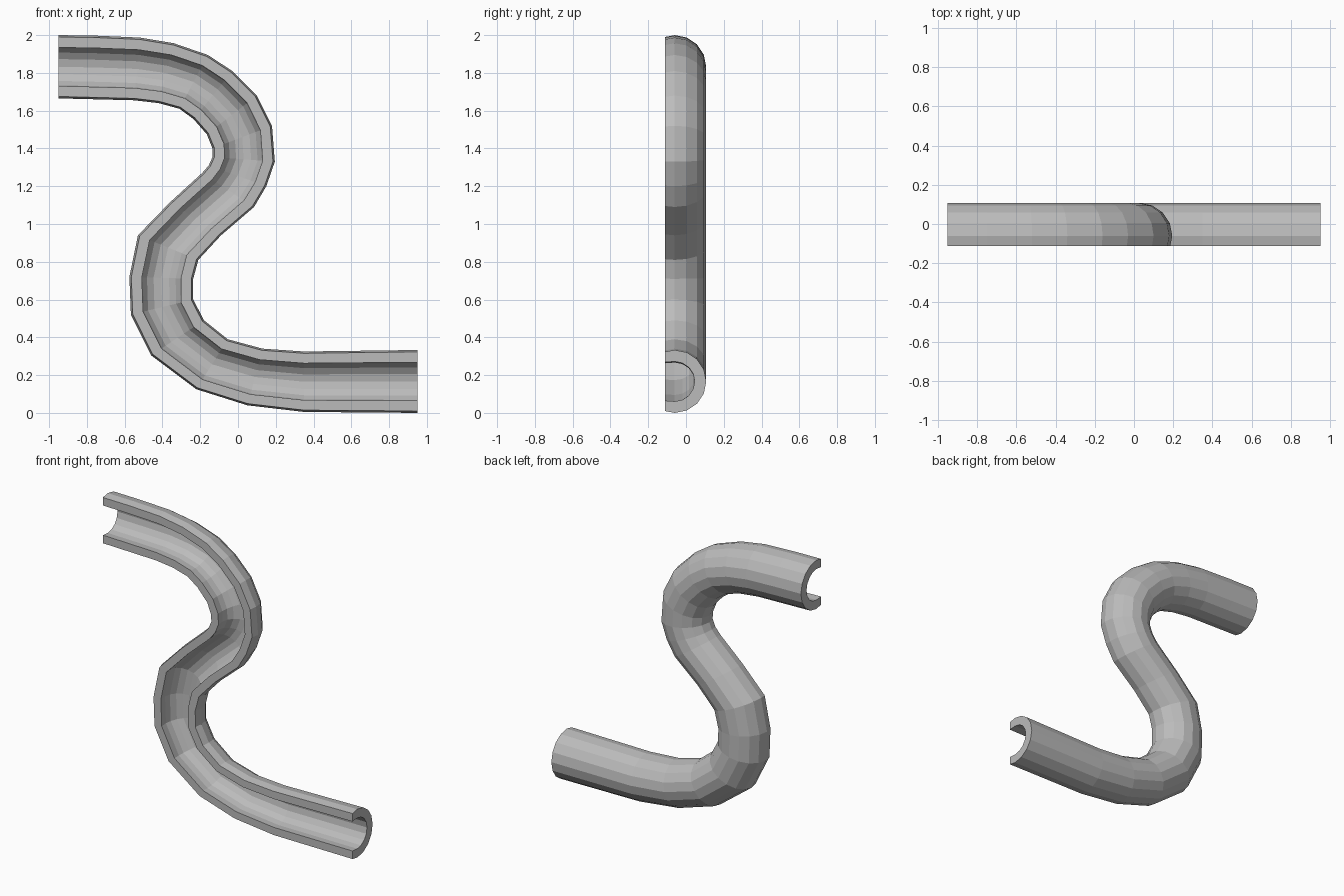
import bpy
import bmesh
from math import sin, cos, radians
from mathutils import Vector

cube = bpy.data.objects.get("Cube")
if cube:
    bpy.data.objects.remove(cube, do_unlink=True)

# Plain grey material
grey = bpy.data.materials.new("plain grey")
grey.use_nodes = True
colour = (0.5, 0.5, 0.5, 1.0)
grey.diffuse_color = colour
grey.node_tree.nodes["Principled BSDF"].inputs["Base Color"].default_value = colour

# Cross-section dimensions, measured from the channel axis
AXIS_Y = -0.06
RADIUS = 0.167
BORE = 0.106
LIP_Y = -0.112

# Each bend station: (x, z) of one side wall, then (x, z) of the opposite wall
stations = [
    (-.95, 2, -.95, 1.665), (-.75, 1.997, -.75, 1.66),
    (-.52, 1.987, -.55, 1.655), (-.34, 1.957, -.42, 1.64),
    (-.16, 1.895, -.31, 1.61), (-.03, 1.81, -.235, 1.555),
    (.1, 1.68, -.165, 1.475), (.18, 1.52, -.135, 1.4),
    (.195, 1.33, -.135, 1.355), (.15, 1.2, -.155, 1.31),
    (.085, 1.09, -.19, 1.27), (-.09, .94, -.36, 1.115),
    (-.21, .81, -.53, .94), (-.237, .71, -.575, .72),
    (-.237, .6, -.567, .52), (-.18, .49, -.46, .305),
    (-.055, .39, -.22, .125), (.13, .34, .05, .04),
    (.35, .325, .35, .005), (.95, .333, .95, 0),
]


def arc_profile(radius, lip):
    """Half circle of facets at the back, ending in two lips on the front plane."""
    arc = [(radius * cos(radians(a)) / RADIUS, AXIS_Y + radius * sin(radians(a)))
           for a in (i * 22.5 for i in range(9))]
    return [(lip, LIP_Y)] + arc + [(-lip, LIP_Y)]


# Closed C-shaped section: outer skin, then inner skin in reverse
outer = arc_profile(RADIUS, 0.94)
inner = arc_profile(BORE, 0.61)
section = outer + inner[::-1]
count = len(section)
half = len(outer)

# Sweep the section through the stations
bm = bmesh.new()
rings = []
for ax, az, bx, bz in stations:
    a, b = Vector((ax, 0, az)), Vector((bx, 0, bz))
    centre, side = (a + b) / 2, (a - b) / 2
    rings.append([bm.verts.new(centre + side * u + Vector((0, y, 0)))
                  for u, y in section])

for r, s in zip(rings, rings[1:]):
    for i in range(count):
        j = (i + 1) % count
        bm.faces.new((r[i], r[j], s[j], s[i]))

# End caps joining the outer and inner skins
for ring in (rings[0], rings[-1]):
    for i in range(half - 1):
        bm.faces.new((ring[i], ring[i + 1],
                      ring[count - 2 - i], ring[count - 1 - i]))

bmesh.ops.recalc_face_normals(bm, faces=bm.faces[:])
mesh = bpy.data.meshes.new("curved_channel")
bm.to_mesh(mesh)
bm.free()
mesh.materials.append(grey)
channel = bpy.data.objects.new("curved_channel", mesh)
bpy.context.collection.objects.link(channel)
